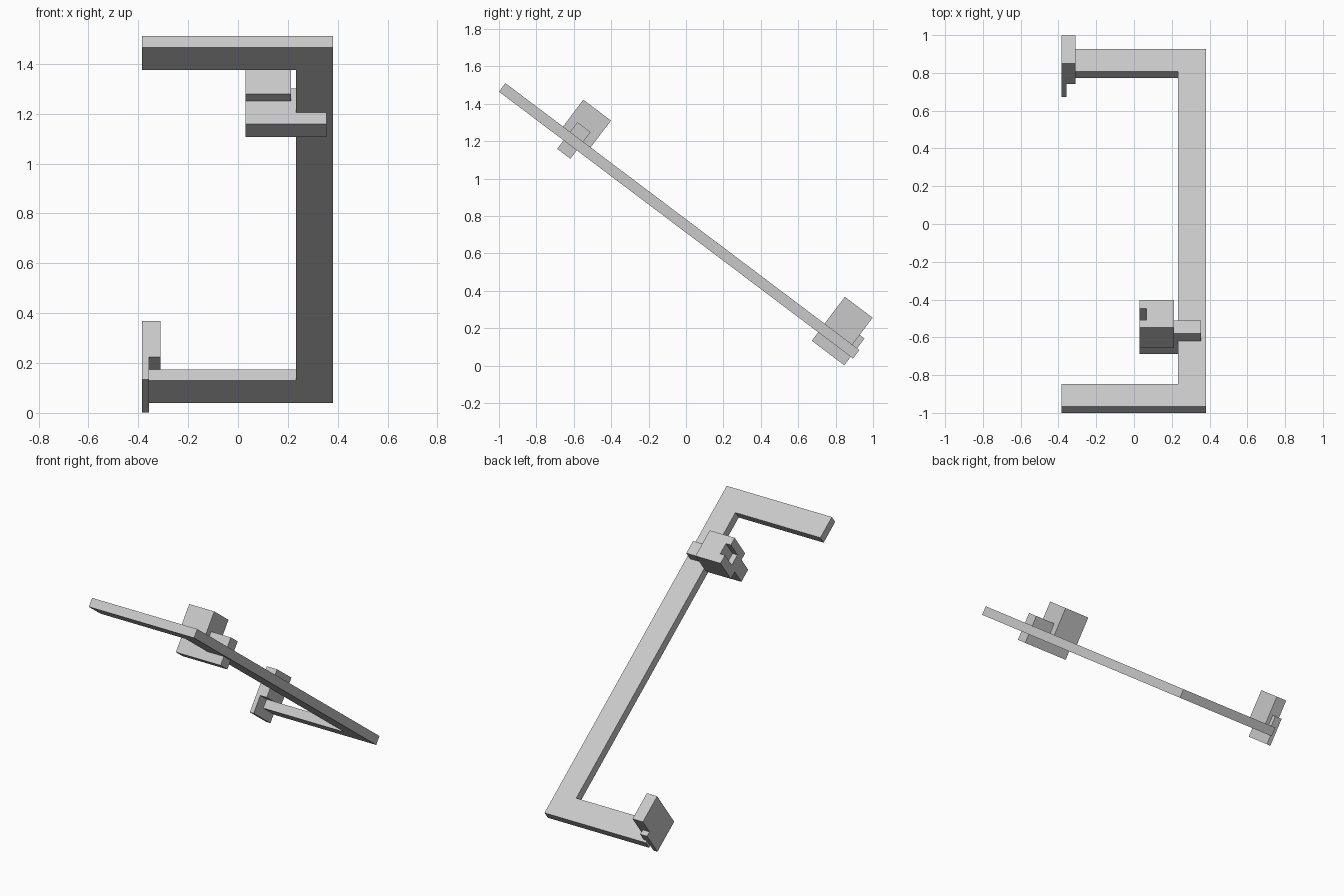
import bpy, bmesh, math
from mathutils import Vector, Matrix

cube = bpy.data.objects.get("Cube")
if cube:
    bpy.data.objects.remove(cube, do_unlink=True)

grey = bpy.data.materials.new("plain_grey")
grey.use_nodes = True
colour = (0.58, 0.58, 0.58, 1)
grey.diffuse_color = colour
grey.node_tree.nodes["Principled BSDF"].inputs["Base Color"].default_value = colour

# Everything is laid out flat (x across, y along the rail, z thickness), then tilted
TILT = Matrix.Translation((0, -1, 1.465)) @ Matrix.Rotation(math.radians(-37), 4, 'X')


def prism(name, profile, axis, lo, hi):
    """Extrude a profile: axis 'z' takes (x, y) points, axis 'y' takes (x, z) points."""
    bm = bmesh.new()
    pts = [(a, b, lo) if axis == 'z' else (a, lo, b) for a, b in profile]
    face = bm.faces.new([bm.verts.new(p) for p in pts])
    ext = bmesh.ops.extrude_face_region(bm, geom=[face])
    step = Vector((0, 0, hi - lo)) if axis == 'z' else Vector((0, hi - lo, 0))
    moved = [g for g in ext["geom"] if isinstance(g, bmesh.types.BMVert)]
    bmesh.ops.translate(bm, verts=moved, vec=step)
    bmesh.ops.recalc_face_normals(bm, faces=bm.faces)
    mesh = bpy.data.meshes.new(name)
    bm.to_mesh(mesh)
    bm.free()
    mesh.materials.append(grey)
    obj = bpy.data.objects.new(name, mesh)
    obj.matrix_world = TILT
    bpy.context.collection.objects.link(obj)
    return obj


def rect(x0, x1, y0, y1):
    return [(x0, y0), (x1, y0), (x1, y1), (x0, y1)]


T = 0.057      # rail thickness
TAB = 0.122    # top of the clamp tabs
TOP = 0.237    # top of the jaw blocks
LEN = 2.37     # rail length
ARM = 0.15     # arm width

# C-shaped flat frame: long rail with an arm at each end
prism("frame", [(-0.385, 0), (0.38, 0), (0.38, LEN), (-0.357, LEN),
                (-0.357, LEN - ARM), (0.233, LEN - ARM), (0.233, ARM), (-0.385, ARM)],
      'z', 0, T)

# Sliding jaw: clamp wrapped round the rail
prism("sliding_clamp", [(0.03, -T), (0.355, -T), (0.355, 0), (0.233, 0),
                        (0.233, T), (0.355, T), (0.355, TAB), (0.03, TAB)],
      'y', 0.433, 0.521)

# Sliding jaw block, slotted on its inner side above the clamp
prism("sliding_block_base", rect(0.03, 0.212, 0.386, 0.571), 'z', T, TAB)
prism("sliding_block_top", [(0.03, 0.386), (0.212, 0.386), (0.212, 0.571), (0.03, 0.571),
                            (0.03, 0.512), (0.065, 0.512), (0.065, 0.438), (0.03, 0.438)],
      'z', TAB, TOP)

# Fixed jaw: end plate with a short tab, and the block resting on the arm
prism("fixed_end_plate", [(-0.385, -T), (-0.357, -T), (-0.357, T),
                          (-0.335, T), (-0.335, TAB), (-0.385, TAB)],
      'y', 2.137, 2.355)
prism("fixed_block", rect(-0.385, -0.31, 2.137, 2.323), 'z', T, TOP)
